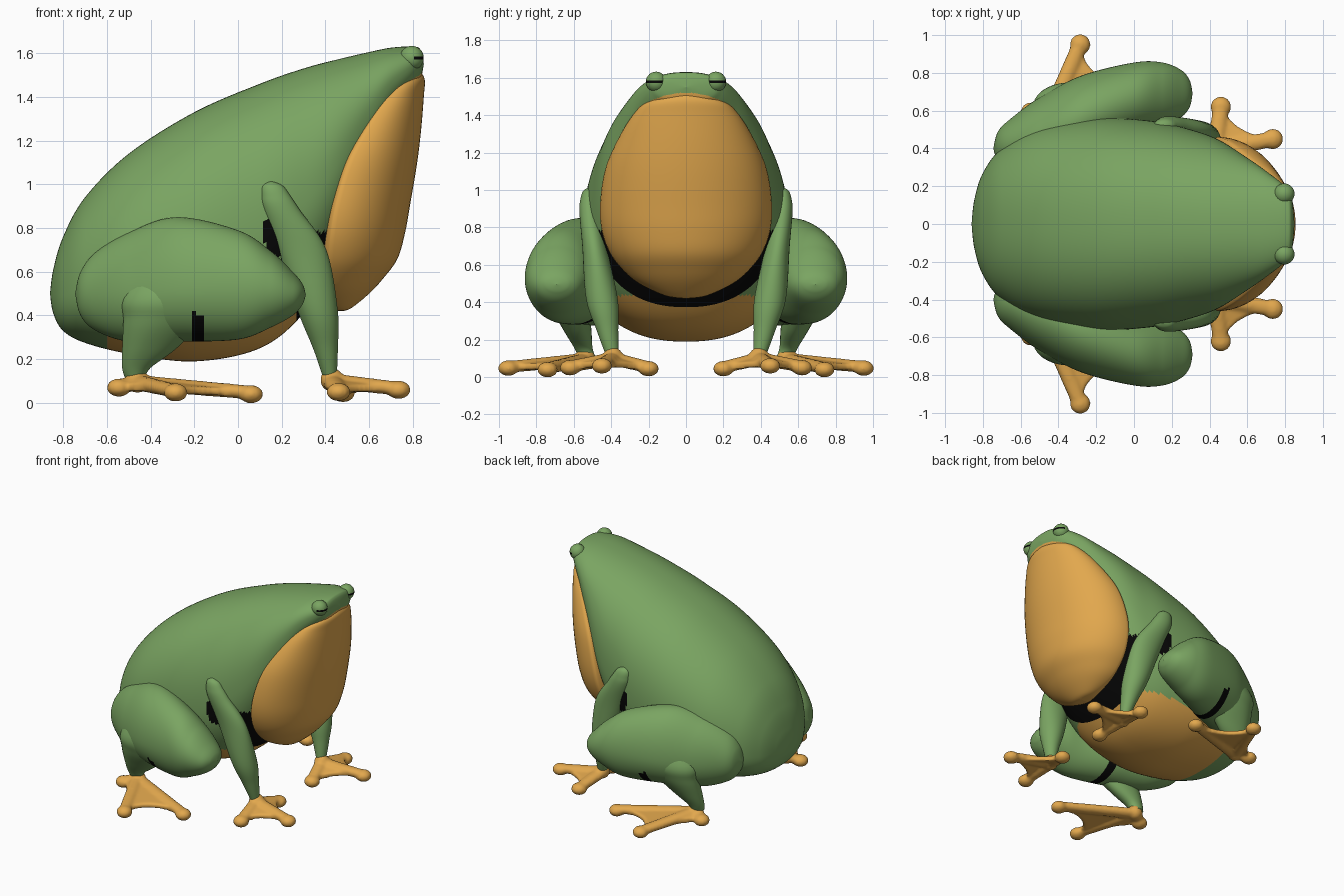
import bpy, bmesh, math
from mathutils import Vector, Matrix

if "Cube" in bpy.data.objects:
    bpy.data.objects.remove(bpy.data.objects["Cube"])


def material(name, rgb):
    m = bpy.data.materials.new(name)
    m.use_nodes = True
    m.diffuse_color = (*rgb, 1)
    m.node_tree.nodes["Principled BSDF"].inputs["Base Color"].default_value = (*rgb, 1)
    return m


GREEN, ORANGE, BLACK = 0, 1, 2
MATS = [material("skin green", (0.195, 0.375, 0.122)),
        material("belly orange", (0.76, 0.39, 0.075)),
        material("black", (0.002, 0.002, 0.002))]


def finish(name, bm, rule):
    """Turn a bmesh into a smooth object, coloured face by face by a rule."""
    bmesh.ops.recalc_face_normals(bm, faces=bm.faces)
    bm.normal_update()
    for f in bm.faces:
        f.smooth = True
        f.material_index = rule(f.calc_center_median(), f.normal)
    mesh = bpy.data.meshes.new(name)
    bm.to_mesh(mesh)
    bm.free()
    for m in MATS:
        mesh.materials.append(m)
    ob = bpy.data.objects.new(name, mesh)
    bpy.context.collection.objects.link(ob)
    return ob


def spline(rows, steps):
    """Catmull-Rom interpolation through rows of numbers."""
    pts = [rows[0]] + list(rows) + [rows[-1]]
    out = []
    for a, b, c, d in zip(pts, pts[1:], pts[2:], pts[3:]):
        for k in range(steps):
            t = k / steps
            out.append([q + 0.5 * t * (r - p + t * (2*p - 5*q + 4*r - s + t * (3*(q - r) + s - p)))
                        for p, q, r, s in zip(a, b, c, d)])
    return out + [list(rows[-1])]


def loft(name, rows, axis, rule, side=1, segs=48, steps=6, power=1):
    """Rows are x, y, z, plus reach, minus reach, half width in y.
    Reaches go along z for an X loft and along x for a Z loft.
    A power below 1 gives a boxier section."""
    bm = bmesh.new()
    rings = []
    for x, y, z, up, down, w in spline(rows, steps):
        ring = []
        for i in range(segs):
            t = 2 * math.pi * (i + 0.5) / segs
            c, s = (math.copysign(abs(v) ** power, v) for v in (math.cos(t), math.sin(t)))
            p = Vector((x, side * (y + max(w, 0.001) * c), z))
            p[2 if axis == "X" else 0] += s * max(up if s > 0 else down, 0.001)
            ring.append(bm.verts.new(p))
        rings.append(ring)
    for a, b in zip(rings, rings[1:]):
        for i in range(segs):
            j = (i + 1) % segs
            bm.faces.new((a[i], a[j], b[j], b[i]))
    bm.faces.new(rings[0])
    bm.faces.new(rings[-1])
    return finish(name, bm, rule)


def all_green(c, n):
    return GREEN


def all_orange(c, n):
    return ORANGE


# Body: orange chin and belly, black hollows around the front legs
def body_rule(c, n):
    if c.x > 0.55:
        chin = min(1.25 + 1.47 * (c.x - 0.6), 1.52 - 1.2 * c.y * c.y)
        return ORANGE if c.z < chin else GREEN
    if c.x > 0.27 and c.z < 0.78 and n.x > 0.3 and n.z < -0.1:
        return BLACK
    behind_arm = c.x - 0.11 > (0.84 - c.z) / 8 and c.z > 0.69 - 0.43 * (c.x - 0.13)
    if behind_arm and c.x < 0.24 and c.z < 0.84:
        return BLACK
    return ORANGE if n.z < -0.62 and c.x > -0.6 else GREEN


# Columns: x, top, bottom, height of widest point, half width
body = [(-0.86, 0.50, 0.50, 0.50, 0), (-0.845, 0.61, 0.41, 0.50, 0.13),
        (-0.80, 0.76, 0.33, 0.50, 0.27), (-0.70, 0.94, 0.275, 0.53, 0.40),
        (-0.50, 1.14, 0.225, 0.60, 0.51), (-0.20, 1.33, 0.19, 0.70, 0.56),
        (0.10, 1.46, 0.25, 0.80, 0.545), (0.30, 1.53, 0.41, 0.93, 0.50),
        (0.45, 1.57, 0.65, 1.10, 0.445), (0.60, 1.605, 1.02, 1.33, 0.35),
        (0.70, 1.625, 1.28, 1.46, 0.28), (0.80, 1.63, 1.43, 1.54, 0.20),
        (0.835, 1.615, 1.48, 1.55, 0.14), (0.85, 1.55, 1.55, 1.55, 0)]
loft("body", [(x, 0, mid, top - mid, mid - bot, w) for x, top, bot, mid, w in body],
     "X", body_rule, segs=144, steps=16, power=0.88)

# Throat pouch: height, edge x, front x, half width
pouch = [(0.42, 0.48, 0.48, 0), (0.435, 0.46, 0.52, 0.11), (0.50, 0.43, 0.60, 0.25),
         (0.57, 0.42, 0.665, 0.335), (0.66, 0.42, 0.73, 0.405), (0.78, 0.43, 0.765, 0.45),
         (0.92, 0.455, 0.79, 0.46), (1.10, 0.51, 0.82, 0.435), (1.25, 0.59, 0.838, 0.375),
         (1.40, 0.69, 0.85, 0.285), (1.48, 0.765, 0.854, 0.19), (1.52, 0.81, 0.83, 0)]
loft("throat_pouch", [(e, 0, z, f - e, 0.06, w) for z, e, f, w in pouch],
     "Z", all_orange, segs=64)


def foot(name, ankle, toes, side):
    """Three round-tipped toes joined by a curved web, fused by a remesh."""
    bm = bmesh.new()
    flip = Vector((1, side, 1))
    ankle = Vector(ankle) * flip
    toes = [Vector(t) * flip for t in toes]
    flat = Matrix.Diagonal((1, 1, 0.75, 1))
    for tip in toes:
        run = tip - ankle
        turn = run.to_track_quat("Z", "Y").to_matrix().to_4x4()
        bmesh.ops.create_cone(bm, cap_ends=True, segments=16, radius1=0.048, radius2=0.042,
                              depth=run.length,
                              matrix=Matrix.Translation((ankle + tip) / 2) @ flat @ turn)
        bmesh.ops.create_uvsphere(bm, u_segments=16, v_segments=10, radius=0.056,
                                  matrix=Matrix.Translation(tip) @ flat)
    bmesh.ops.create_uvsphere(bm, u_segments=16, v_segments=10, radius=0.055,
                              matrix=Matrix.Translation(ankle))
    for a, b in zip(toes, toes[1:]):
        bend = (a + b) / 2 * 0.6 + ankle * 0.4
        arc = [a * (1 - t)**2 + bend * 2 * t * (1 - t) + b * t * t
               for t in (k / 8 for k in range(9))]
        half = Vector((0, 0, 0.018))
        hi = [bm.verts.new(p + half) for p in [ankle] + arc]
        lo = [bm.verts.new(p - half) for p in [ankle] + arc]
        for i in range(len(hi)):
            j = (i + 1) % len(hi)
            bm.faces.new((hi[i], hi[j], lo[j], lo[i]))
            if 0 < i < len(hi) - 1:
                bm.faces.new((hi[0], hi[i], hi[j]))
                bm.faces.new((lo[0], lo[j], lo[i]))
    ob = finish(name, bm, all_orange)
    # Remeshed faces take the first slot, so keep only the orange one
    ob.data.materials.clear()
    ob.data.materials.append(MATS[ORANGE])
    ob.data.polygons.foreach_set("material_index", [0] * len(ob.data.polygons))
    fuse = ob.modifiers.new("fuse", "REMESH")
    fuse.mode = "VOXEL"
    fuse.voxel_size = 0.011
    fuse.use_smooth_shade = True
    soften = ob.modifiers.new("soften", "SMOOTH")
    soften.iterations = 5


# Limb stations for the left side: x, y, z, plus reach, minus reach, half width
arm = [(0.15, 0.52, 1.015, 0, 0, 0), (0.158, 0.52, 0.995, 0.045, 0.045, 0.03),
       (0.17, 0.52, 0.95, 0.068, 0.065, 0.045), (0.195, 0.515, 0.88, 0.09, 0.08, 0.055),
       (0.29, 0.49, 0.70, 0.115, 0.11, 0.065), (0.365, 0.45, 0.42, 0.092, 0.092, 0.085),
       (0.40, 0.42, 0.25, 0.057, 0.057, 0.058), (0.42, 0.395, 0.12, 0.032, 0.032, 0.035)]
thigh = [(-0.745, 0.40, 0.50, 0, 0, 0), (-0.72, 0.41, 0.50, 0.10, 0.10, 0.08),
         (-0.65, 0.42, 0.50, 0.19, 0.17, 0.14), (-0.50, 0.47, 0.50, 0.28, 0.22, 0.20),
         (-0.28, 0.56, 0.52, 0.33, 0.24, 0.225), (0.00, 0.66, 0.53, 0.26, 0.24, 0.195),
         (0.15, 0.685, 0.52, 0.175, 0.175, 0.17), (0.25, 0.69, 0.50, 0.10, 0.10, 0.125),
         (0.295, 0.69, 0.50, 0.045, 0.05, 0.07), (0.31, 0.69, 0.495, 0, 0, 0)]
shank = [(-0.47, 0.53, 0.11, 0.045, 0.045, 0.045), (-0.465, 0.55, 0.16, 0.065, 0.065, 0.05),
         (-0.43, 0.58, 0.25, 0.15, 0.10, 0.075), (-0.36, 0.62, 0.38, 0.20, 0.165, 0.105),
         (-0.33, 0.62, 0.50, 0.19, 0.19, 0.125), (-0.30, 0.60, 0.72, 0.05, 0.05, 0.04)]


# Black fold under the thigh, just ahead of the shank
def thigh_rule(c, n):
    return BLACK if abs(c.x + 0.185) < 0.022 and c.z < 0.41 else GREEN


def eye_rule(c, n):
    return BLACK if abs(c.z - 1.578) < 0.006 and n.x > 0.2 else GREEN


for side, word in ((1, "left"), (-1, "right")):
    loft(word + "_front_leg", arm, "Z", all_green, side, 32)
    loft(word + "_thigh", thigh, "X", thigh_rule, side, 64, 16)
    loft(word + "_shank", shank, "Z", all_green, side, 32)
    foot(word + "_front_foot", (0.43, 0.39, 0.105),
         [(0.46, 0.62, 0.05), (0.735, 0.45, 0.06), (0.48, 0.20, 0.045)], side)
    foot(word + "_hind_foot", (-0.46, 0.54, 0.10),
         [(-0.545, 0.59, 0.07), (-0.285, 0.95, 0.048), (0.06, 0.74, 0.04)], side)

    # Eyeball with a slit pupil
    bm = bmesh.new()
    bmesh.ops.create_uvsphere(bm, u_segments=32, v_segments=13, radius=0.055,
                              matrix=Matrix.Translation((0.795, side * 0.16, 1.578)))
    finish(word + "_eye", bm, eye_rule)
